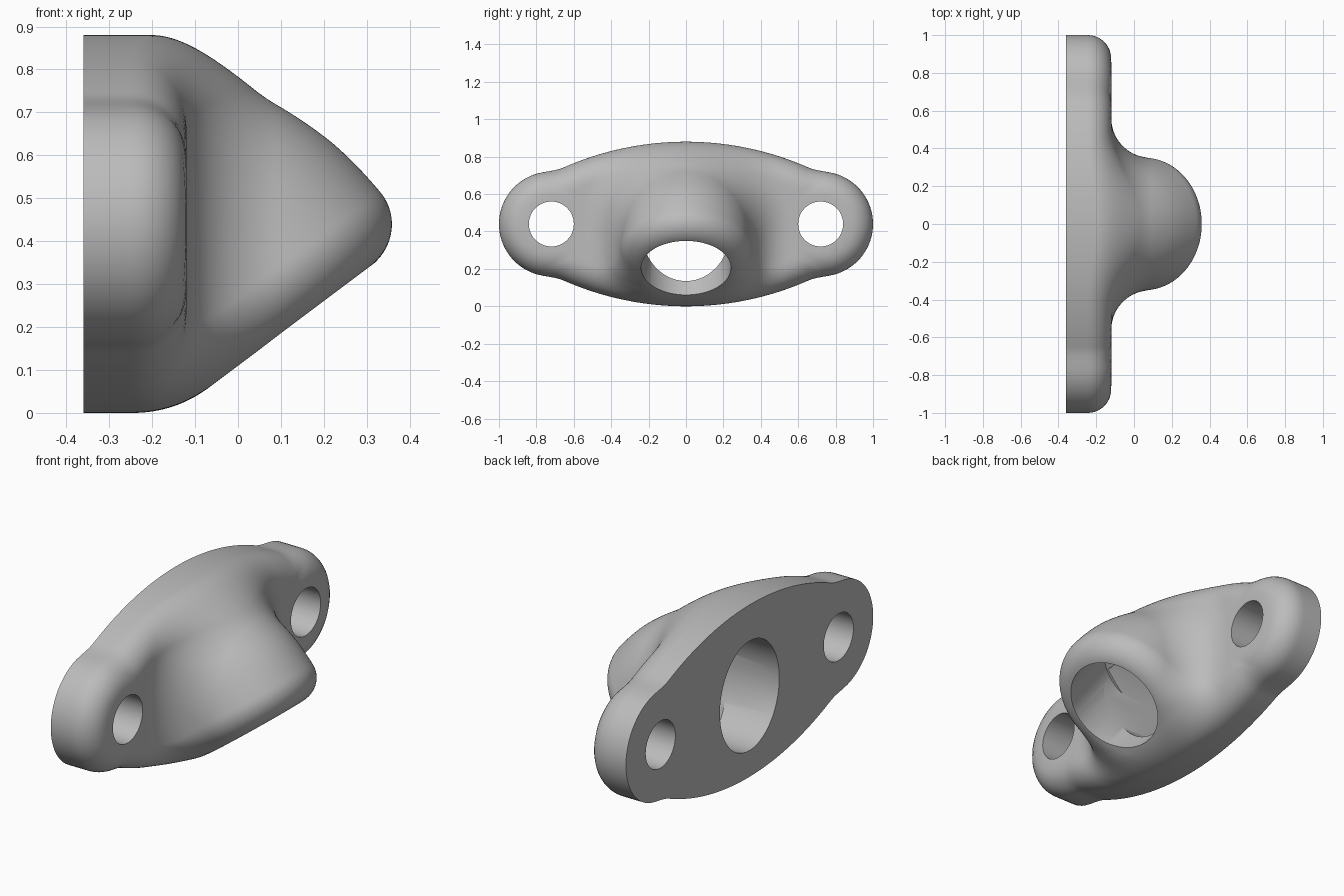
import bpy, bmesh
from math import hypot, sin, cos, pi, radians
from mathutils import Vector

if "Cube" in bpy.data.objects:
    bpy.data.objects.remove(bpy.data.objects["Cube"], do_unlink=True)

BACK, FACE, MID = -0.36, -0.12, 0.44      # plate back, plate front, centre height
MOUTH = Vector((0.127, 0, 0.205))         # centre of the angled mouth
AXIS = Vector((0.6, 0, -0.8))             # direction the mouth points


# Blending helpers: fillet between solids, round on an edge, soft maximum
def fillet(a, b, r):
    return max(r, min(a, b)) - hypot(max(r - a, 0), max(r - b, 0))


def round_edge(a, b, r):
    return min(-r, max(a, b)) + hypot(max(r + a, 0), max(r + b, 0))


def soft_max(a, b, k):
    h = max(k - abs(a - b), 0) / k
    return max(a, b) + h * h * k / 4


# Flange outline: a lens with a round lug at each end
def outline(y, z):
    y, z = abs(y), abs(z - MID)
    lens = max(hypot(y, z + 1.18) - 1.62, y - 0.74)
    lug = hypot(y - 0.72, z) - 0.28
    return -soft_max(-lens, -lug, 0.03)


# Whole casting: plate, bent boss, mouth cut and rounded rim
def casting(x, y, z):
    dx, dz = x - MOUTH.x, z - MOUTH.z
    pipe = hypot(0.8 * dx + 0.6 * dz, y) - 0.36
    rise = hypot(x + 0.464, z + 0.235) - 0.74
    dome = hypot(max(rise, 0), y) - 0.362
    body = fillet(x - FACE, soft_max(pipe, dome, 0.04), 0.21)
    mouth = 0.6 * dx - 0.8 * dz
    return round_edge(body, soft_max(mouth, outline(y, z), 0.06), 0.125)


def surface_point(direction):
    origin = Vector((BACK, 0, MID))
    near, far = 0.0, 1.3
    for _ in range(18):
        t = (near + far) / 2
        if casting(*(origin + direction * t)) < 0:
            near = t
        else:
            far = t
    return origin + direction * near


# Skin of the casting: rings rising from the back edge to the front pole
def build_body(around=288, rings=84):
    bm = bmesh.new()
    loops = []
    for j in range(rings):
        e = pi / 2 * j / rings
        loop = []
        for i in range(around):
            a = 2 * pi * i / around
            d = Vector((sin(e), cos(e) * cos(a), cos(e) * sin(a)))
            loop.append(bm.verts.new(surface_point(d)))
        loops.append(loop)
    pole = bm.verts.new(surface_point(Vector((1, 0, 0))))
    for low, high in zip(loops, loops[1:]):
        for i in range(around):
            k = (i + 1) % around
            bm.faces.new((low[i], low[k], high[k], high[i]))
    for i in range(around):
        bm.faces.new((loops[-1][i], loops[-1][(i + 1) % around], pole))
    bm.faces.new(loops[0][::-1])
    bmesh.ops.recalc_face_normals(bm, faces=bm.faces)
    mesh = bpy.data.meshes.new("flange_body")
    bm.to_mesh(mesh)
    bm.free()
    obj = bpy.data.objects.new("flange_body", mesh)
    bpy.context.collection.objects.link(obj)
    return obj


# Round cutter running between two points, optionally stretched in height
def cutter(name, start, end, radius, stretch=1.0):
    start, end = Vector(start), Vector(end)
    bpy.ops.mesh.primitive_cylinder_add(vertices=96, radius=radius,
                                        depth=(end - start).length,
                                        location=(start + end) / 2)
    obj = bpy.context.object
    obj.name = name
    obj.rotation_euler = (end - start).to_track_quat('Z', 'Y').to_euler()
    if stretch != 1.0:
        obj.rotation_euler = (0, pi / 2, 0)
        obj.scale.x = stretch
    obj.hide_render = True
    return obj


body = build_body()
metal = bpy.data.materials.new("cast_grey")
metal.use_nodes = True
grey = (0.5, 0.5, 0.5, 1)
metal.diffuse_color = grey
metal.node_tree.nodes["Principled BSDF"].inputs["Base Color"].default_value = grey
body.data.materials.append(metal)

# Bolt holes, oval back bore and angled mouth bore
cutters = [cutter("bolt_hole_cutter", (BACK - 0.1, y, MID), (0.2, y, MID), 0.12)
           for y in (-0.72, 0.72)]
cutters.append(cutter("back_bore_cutter", (BACK - 0.1, 0, 0.415), (-0.01, 0, 0.415), 0.24, 1.167))
cutters.append(cutter("mouth_bore_cutter", MOUTH + AXIS * 0.2, MOUTH - AXIS * 0.36, 0.24))

bpy.ops.object.select_all(action='DESELECT')
bpy.context.view_layer.objects.active = body
body.select_set(True)
for c in cutters:
    cut = body.modifiers.new(c.name, 'BOOLEAN')
    cut.operation = 'DIFFERENCE'
    cut.solver = 'EXACT'
    cut.object = c
    bpy.ops.object.modifier_apply(modifier=cut.name)
for c in cutters:
    bpy.data.objects.remove(c, do_unlink=True)

bpy.ops.object.shade_smooth_by_angle(angle=radians(30))
